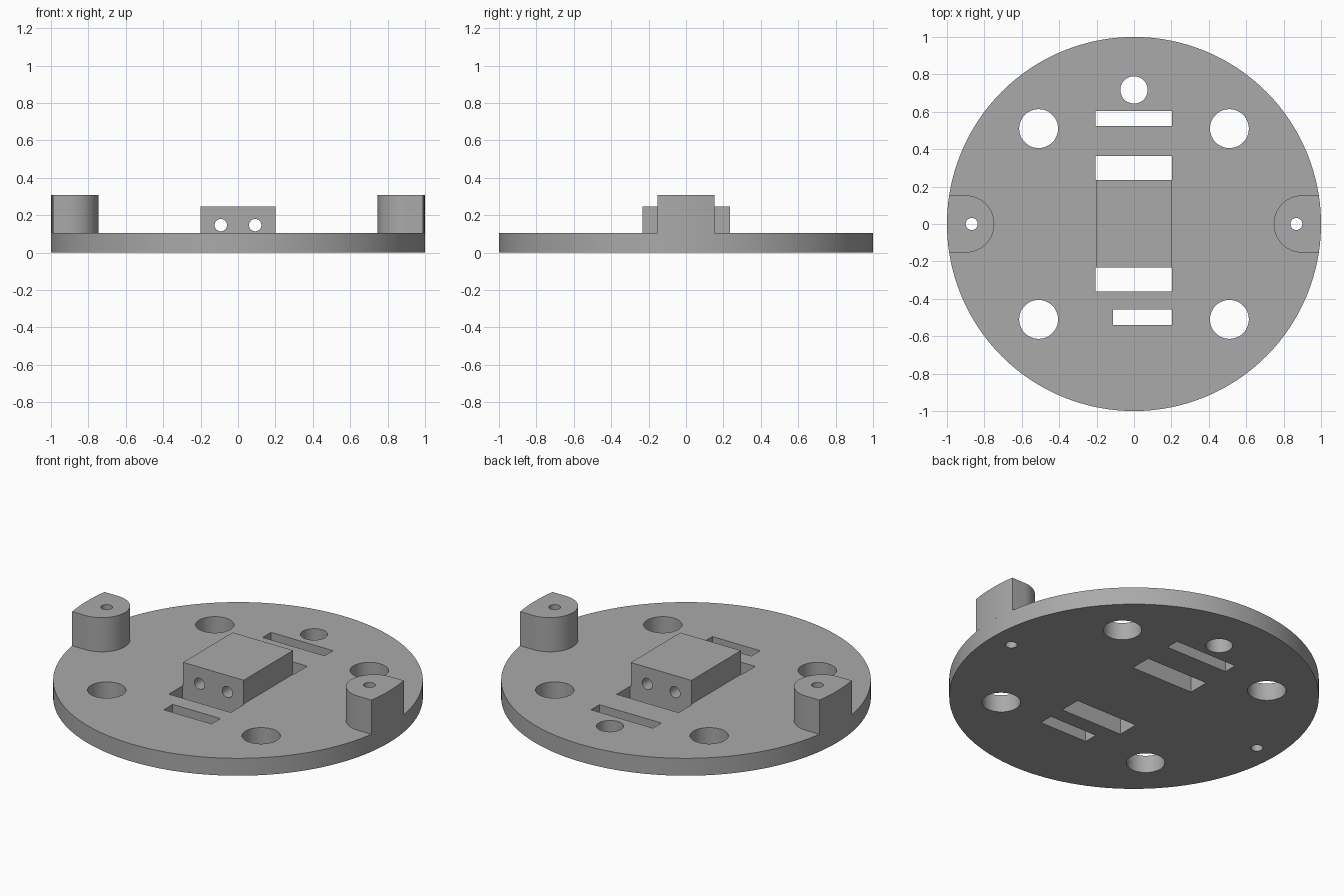
import bpy
from math import cos, sin, pi, asin, radians

cube = bpy.data.objects.get("Cube")
if cube:
    bpy.data.objects.remove(cube, do_unlink=True)

PLATE_TOP, POST_TOP, BLOCK_TOP = 0.104, 0.308, 0.246
POST_X, POST_R, POST_HOLE_X = 0.9, 0.153, 0.868

grey = bpy.data.materials.new("plain grey")
grey.use_nodes = True
grey.diffuse_color = (0.4, 0.4, 0.4, 1)
grey.node_tree.nodes["Principled BSDF"].inputs["Base Color"].default_value = (0.4, 0.4, 0.4, 1)


def box(name, x0, x1, y0, y1, z0, z1):
    bpy.ops.mesh.primitive_cube_add(size=1, location=((x0 + x1) / 2, (y0 + y1) / 2, (z0 + z1) / 2))
    ob = bpy.context.object
    ob.name = name
    ob.scale = (x1 - x0, y1 - y0, z1 - z0)
    bpy.ops.object.transform_apply(location=True, rotation=True, scale=True)
    return ob


def rod(name, x, y, z, radius, depth, along_y=False, sides=48):
    bpy.ops.mesh.primitive_cylinder_add(vertices=sides, radius=radius, depth=depth, location=(x, y, z),
                                        rotation=(pi / 2 if along_y else 0, 0, 0))
    ob = bpy.context.object
    ob.name = name
    bpy.ops.object.transform_apply(location=True, rotation=True, scale=True)
    return ob


def cut(ob, cutters):
    """Subtract every cutter, then delete it."""
    for cutter in cutters:
        mod = ob.modifiers.new("cut", 'BOOLEAN')
        mod.operation, mod.solver, mod.object = 'DIFFERENCE', 'EXACT', cutter
        bpy.context.view_layer.objects.active = ob
        bpy.ops.object.modifier_apply(modifier=mod.name)
        bpy.data.objects.remove(cutter, do_unlink=True)


def finish(ob):
    ob.data.materials.clear()
    ob.data.materials.append(grey)
    bpy.ops.object.select_all(action='DESELECT')
    ob.select_set(True)
    bpy.context.view_layer.objects.active = ob
    bpy.ops.object.shade_smooth_by_angle(angle=radians(30))


# Round base plate with its holes and slots
plate = rod("base_plate", 0, 0, PLATE_TOP / 2, 1, PLATE_TOP, sides=128)
holes = [rod("hole", sx * 0.51, sy * 0.51, 0, 0.104, 1) for sx in (-1, 1) for sy in (-1, 1)]
holes.append(rod("hole", 0, 0.717, 0, 0.073, 1))
holes += [rod("hole", s * POST_HOLE_X, 0, 0, 0.032, 1) for s in (-1, 1)]
slots = [(-0.205, 0.525, 0.605), (-0.205, 0.235, 0.363), (-0.205, -0.36, -0.232), (-0.112, -0.54, -0.456)]
holes += [box("slot", x0, 0.204, y0, y1, -0.5, 0.5) for x0, y0, y1 in slots]
cut(plate, holes)
finish(plate)

# Central block with two lengthwise bores
block = box("centre_block", -0.2, 0.2, -0.232, 0.235, PLATE_TOP, BLOCK_TOP)
cut(block, [rod("bore", s * 0.092, 0, 0.147, 0.033, 1, along_y=True) for s in (-1, 1)])
finish(block)


# Side posts: round inside, following the plate rim outside
def post(name, side):
    rim = asin(POST_R)
    n = 32
    ring = [(cos(rim * (2 * i / 8 - 1)), sin(rim * (2 * i / 8 - 1))) for i in range(9)]
    ring += [(POST_X + POST_R * cos(pi / 2 + pi * i / n), POST_R * sin(pi / 2 + pi * i / n)) for i in range(n + 1)]
    if side < 0:
        ring = [(-x, y) for x, y in reversed(ring)]
    n = len(ring)
    verts = [(x, y, z) for z in (PLATE_TOP, POST_TOP) for x, y in ring]
    faces = [(i, (i + 1) % n, n + (i + 1) % n, n + i) for i in range(n)]
    faces += [tuple(reversed(range(n))), tuple(range(n, 2 * n))]
    mesh = bpy.data.meshes.new(name)
    mesh.from_pydata(verts, [], faces)
    ob = bpy.data.objects.new(name, mesh)
    bpy.context.collection.objects.link(ob)
    cut(ob, [rod("hole", side * POST_HOLE_X, 0, 0, 0.032, 1)])
    finish(ob)


post("left_post", 1)
post("right_post", -1)
